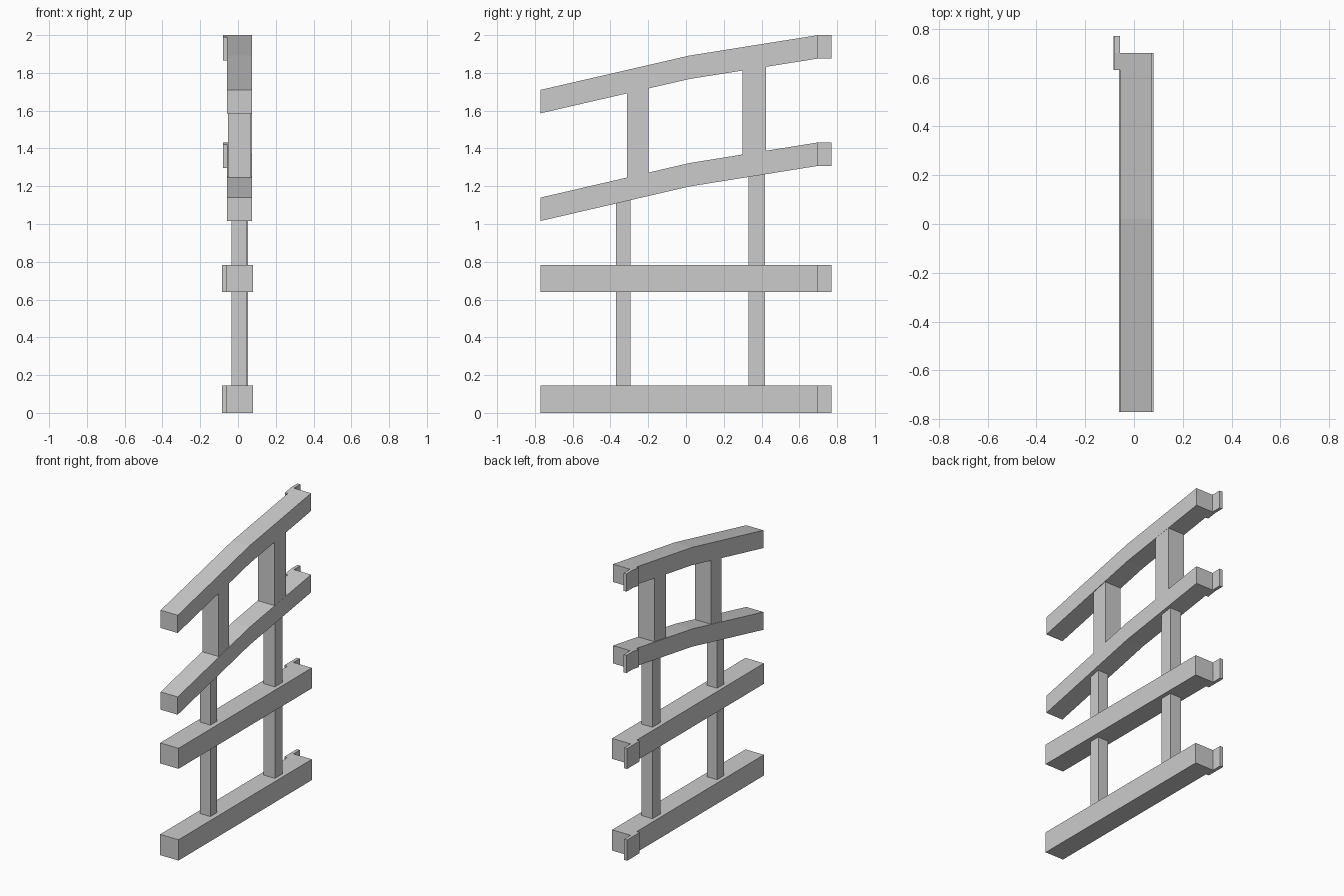
import bpy, bmesh

if "Cube" in bpy.data.objects:
    bpy.data.objects.remove(bpy.data.objects["Cube"])


def extrude_profile(name, profile, x0, x1):
    """Extrude a (y, z) outline from x0 to x1."""
    bm = bmesh.new()
    face = bm.faces.new([bm.verts.new((x0, y, z)) for y, z in profile])
    ext = bmesh.ops.extrude_face_region(bm, geom=[face])
    verts = [g for g in ext["geom"] if isinstance(g, bmesh.types.BMVert)]
    bmesh.ops.translate(bm, verts=verts, vec=(x1 - x0, 0, 0))
    bmesh.ops.recalc_face_normals(bm, faces=bm.faces)
    mesh = bpy.data.meshes.new(name)
    bm.to_mesh(mesh)
    bm.free()
    obj = bpy.data.objects.new(name, mesh)
    bpy.context.collection.objects.link(obj)
    return obj


def height(line, y):
    """Height of a bent line [(y, z), ...] at y."""
    for (ya, za), (yb, zb) in zip(line, line[1:]):
        if y <= yb:
            return za + (zb - za) * (y - ya) / (yb - ya)
    return line[-1][1]


def beam_outline(line, thick):
    return line + [(y, z - thick) for y, z in reversed(line)]


FRONT, BEND, BACK, TAB0, TAB1 = -0.77, 0.02, 0.70, 0.632, 0.77

# top lines, thickness, x range and outer tab x of the four rails
rails = {
    "bottom_rail": ([(FRONT, 0.145), (BACK, 0.145)], 0.145, -0.062, 0.08, -0.085),
    "middle_rail": ([(FRONT, 0.783), (BACK, 0.783)], 0.143, -0.062, 0.08, -0.085),
    "lower_handrail": ([(FRONT, 1.14), (BEND, 1.323), (BACK, 1.432)], 0.124, -0.058, 0.074, -0.08),
    "upper_handrail": ([(FRONT, 1.71), (BEND, 1.892), (BACK, 2.0)], 0.124, -0.058, 0.074, -0.08),
}

# rails and the offset joining tabs on their back ends
for name, (line, thick, x0, x1, tab_x) in rails.items():
    extrude_profile(name, beam_outline(line, thick), x0, x1)
    end = line[-1][1]
    tab = [(TAB0, height(line, TAB0)), (BACK, end), (TAB1, end)]
    extrude_profile(name + "_tab", beam_outline(tab, thick), tab_x, x0)


def post(name, low, high, y0, y1, x0, x1):
    """Post whose ends are cut to fit the rails below and above."""
    base, top, thick = rails[low][0], rails[high][0], rails[high][1]
    outline = [(y0, height(base, y0)), (y1, height(base, y1)),
               (y1, height(top, y1) - thick), (y0, height(top, y0) - thick)]
    extrude_profile(name, outline, x0, x1)


# slim posts in the two lower bays
for bay, low, high in (("lower", "bottom_rail", "middle_rail"),
                       ("middle", "middle_rail", "lower_handrail")):
    post(bay + "_front_post", low, high, -0.37, -0.295, -0.034, 0.046)
    post(bay + "_back_post", low, high, 0.332, 0.418, -0.034, 0.052)

# wide posts between the sloping handrails
post("upper_front_post", "lower_handrail", "upper_handrail", -0.313, -0.198, -0.054, 0.07)
post("upper_back_post", "lower_handrail", "upper_handrail", 0.3, 0.424, -0.054, 0.073)
